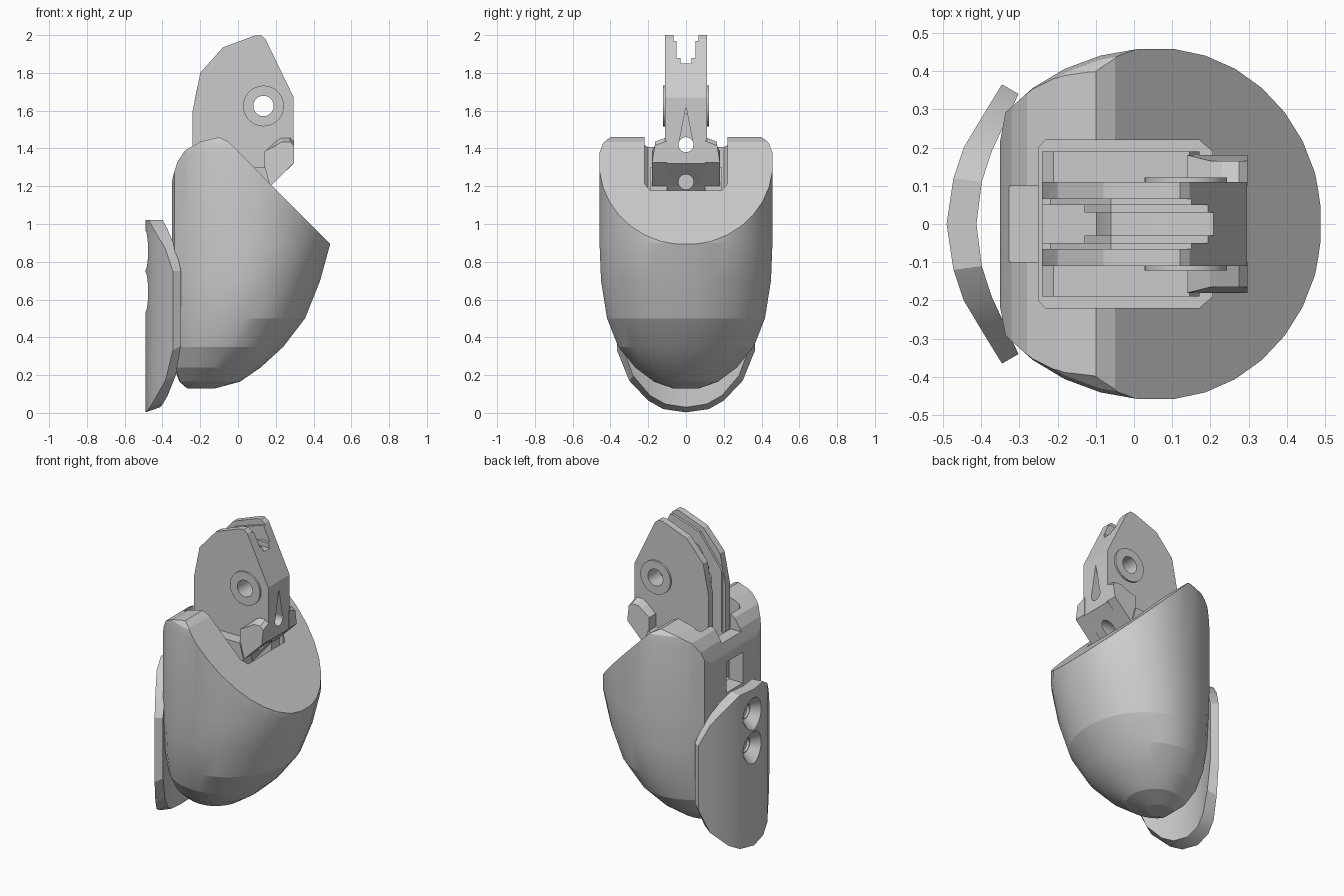
import bpy, bmesh, math
from mathutils import Vector

if "Cube" in bpy.data.objects:
    bpy.data.objects.remove(bpy.data.objects["Cube"])


def make(name, verts, faces):
    bm = bmesh.new()
    vs = [bm.verts.new(v) for v in verts]
    for f in faces:
        bm.faces.new([vs[i] for i in f])
    bmesh.ops.recalc_face_normals(bm, faces=bm.faces)
    me = bpy.data.meshes.new(name)
    bm.to_mesh(me)
    bm.free()
    ob = bpy.data.objects.new(name, me)
    bpy.context.collection.objects.link(ob)
    return ob


def loft(name, rings):
    n = len(rings[0])
    faces = [list(range(n)), [(len(rings) - 1) * n + i for i in range(n)]]
    for r in range(len(rings) - 1):
        for i in range(n):
            j = (i + 1) % n
            faces.append([r * n + i, r * n + j, (r + 1) * n + j, (r + 1) * n + i])
    return make(name, [p for ring in rings for p in ring], faces)


def prism(name, pts, a, b, axis='y'):
    order = {'x': lambda u, v, w: (w, u, v), 'y': lambda u, v, w: (u, w, v),
             'z': lambda u, v, w: (u, v, w)}[axis]
    return loft(name, [[order(u, v, w) for u, v in pts] for w in (a, b)])


def rod(name, u, v, a, b, axis, r1, r2=None, n=24):
    order = {'x': lambda u, v, w: (w, u, v), 'y': lambda u, v, w: (u, w, v)}[axis]
    return loft(name, [[order(u + r * math.cos(2 * math.pi * i / n),
                              v + r * math.sin(2 * math.pi * i / n), w) for i in range(n)]
                       for w, r in ((a, r1), (b, r2 or r1))])


def boolean(ob, tool, op='DIFFERENCE'):
    m = ob.modifiers.new('bool', 'BOOLEAN')
    m.operation, m.solver, m.object = op, 'EXACT', tool
    bpy.context.view_layer.objects.active = ob
    bpy.ops.object.modifier_apply(modifier=m.name)
    bpy.data.objects.remove(tool)


def smooth(ob, deg):
    bpy.ops.object.select_all(action='DESELECT')
    ob.select_set(True)
    bpy.context.view_layer.objects.active = ob
    bpy.ops.object.shade_smooth_by_angle(angle=math.radians(deg))


def rect(a, b, c, d):
    return [(a, c), (b, c), (b, d), (a, d)]


# fingertip shell: stacked D-shaped sections (z, back x, front x, half width)
sections = [(0.13, -0.27, -0.12, 0.07), (0.165, -0.31, 0.01, 0.17), (0.24, -0.34, 0.12, 0.27),
            (0.35, -0.35, 0.24, 0.36), (0.5, -0.35, 0.355, 0.42), (0.7, -0.35, 0.435, 0.452),
            (0.9, -0.35, 0.49, 0.46), (1.38, -0.35, 0.49, 0.46), (1.43, -0.35, 0.49, 0.45),
            (1.5, -0.35, 0.49, 0.38)]
N = 32
rings = []
for z, x0, x1, w in sections:
    c = x0 + (x1 - x0) * 0.49
    ring = []
    for i in range(N):
        t = 2 * math.pi * (i + 0.5) / N
        x = c + math.cos(t) * ((x1 - c) * 1.004 if math.cos(t) > 0 else (c - x0) * 1.25)
        ring.append((max(x, x0), w * math.sin(t), z))
    rings.append(ring)
body = loft('fingertip_shell', rings)

# slanted front and rounded rear of the shell top
boolean(body, prism('trim', [(-0.6, -0.1), (-0.6, 1.1), (-0.37, 1.1), (-0.345, 1.25), (-0.32, 1.33),
                             (-0.28, 1.39), (-0.2, 1.435), (-0.1, 1.46), (-0.05, 1.435),
                             (0.7, 0.68), (0.7, -0.1)], -0.7, 0.7), 'INTERSECT')

# socket, rear notch and rear window
boolean(body, prism('socket', [(-0.25, -0.2), (-0.23, -0.22), (0.17, -0.22), (0.205, -0.19),
                               (0.205, 0.19), (0.17, 0.22), (-0.23, 0.22), (-0.25, 0.2)],
                    0.98, 1.7, 'z'))
boolean(body, prism('notch', rect(-0.5, -0.24, 1.31, 1.7), -0.1, 0.1))
boolean(body, prism('window', rect(-0.5, -0.23, 0.99, 1.19), -0.085, 0.085))
smooth(body, 13)

# knuckle bracket: twin plates joined by a front core
bracket = prism('knuckle_bracket', [(-0.24, 1.0), (-0.24, 1.6), (-0.2, 1.8), (-0.08, 1.935), (0.09, 1.998),
                                    (0.12, 2.0), (0.145, 1.98), (0.295, 1.67), (0.295, 1.32),
                                    (0.17, 1.2), (0.0, 1.0)], -0.11, 0.11)
for half, d in ((0.03, 0.0), (0.05, 0.03), (0.065, 0.12)):
    pts = [(0.5, 1.85 + d), (0.13, 1.85 + d), (-0.06, 1.79 + d), (-0.1 - d, 1.7)]
    if half > 0.06:
        pts += [(-0.22, 1.7), (-0.22, 1.3), (-0.5, 1.3), (-0.5, 2.2), (0.5, 2.2)]
    else:
        pts += [(-0.1 - d, 1.2), (-0.5, 1.2), (-0.5, 2.2), (0.5, 2.2)]
    boolean(bracket, prism('groove', pts, -half, half))

# side bosses, pivot hole, cord holes and front slit
for s in (-1, 1):
    boolean(bracket, rod('boss', 0.135, 1.625, s * 0.08, s * 0.122, 'y', 0.108, n=32), 'UNION')
boolean(bracket, rod('pivot', 0.135, 1.625, -0.3, 0.3, 'y', 0.054))
boolean(bracket, rod('cord', 0, 1.42, -0.5, 0.5, 'x', 0.04))
boolean(bracket, prism('slit', [(-0.037, 1.43), (0.037, 1.43), (0.0, 1.62)], 0.17, 0.5, 'x'))
boolean(bracket, rod('cord', 0, 1.223, -0.05, 0.5, 'x', 0.04))
smooth(bracket, 25)

# stop lugs and foot blocks on both sides
for s, side in ((-1, 'near'), (1, 'far')):
    lug = prism('stop_lug_' + side, [(0.14, 1.23), (0.14, 1.385), (0.2, 1.44), (0.23, 1.46), (0.275, 1.46),
                                     (0.297, 1.44), (0.297, 1.325), (0.172, 1.2)], s * 0.1, s * 0.18)
    # chamfer the outer top edge
    for v in lug.data.vertices:
        if abs(v.co.y) > 0.15 and v.co.z > 1.43:
            v.co.z -= 0.025
            v.co.y -= s * 0.015
    prism('foot_block_' + side, [(-0.24, 0.99), (-0.24, 1.27), (-0.21, 1.3), (0.145, 1.3),
                                 (0.171, 1.2), (0.171, 0.99)], s * 0.1, s * 0.19)

# curved nail plate: (outer y, outer x, inner y, inner x, bottom z, top z)
half = [(0.0, -0.49, 0.0, -0.412, 0.003, 1.02), (0.12, -0.472, 0.11, -0.398, 0.02, 1.02),
        (0.2, -0.445, 0.19, -0.372, 0.065, 0.97), (0.3, -0.385, 0.28, -0.33, 0.17, 0.87),
        (0.365, -0.345, 0.34, -0.302, 0.33, 0.75)]
cols = [(-a, b, -c, d, e, f) for a, b, c, d, e, f in half[:0:-1]] + half
nail = loft('nail_plate', [[(b, a, e), (b, a, f), (d, c, f), (d, c, e + 0.03 - 0.003)]
                           for a, b, c, d, e, f in cols])
for v in nail.data.vertices:
    v.co.z = max(v.co.z, 0.0)

# two countersunk screw holes in the nail
for z in (0.86, 0.64):
    boolean(nail, rod('screw', 0, z, -0.6, -0.3, 'x', 0.045))
    boolean(nail, rod('sink', 0, z, -0.52, -0.425, 'x', 0.13, 0.05))
smooth(nail, 20)
